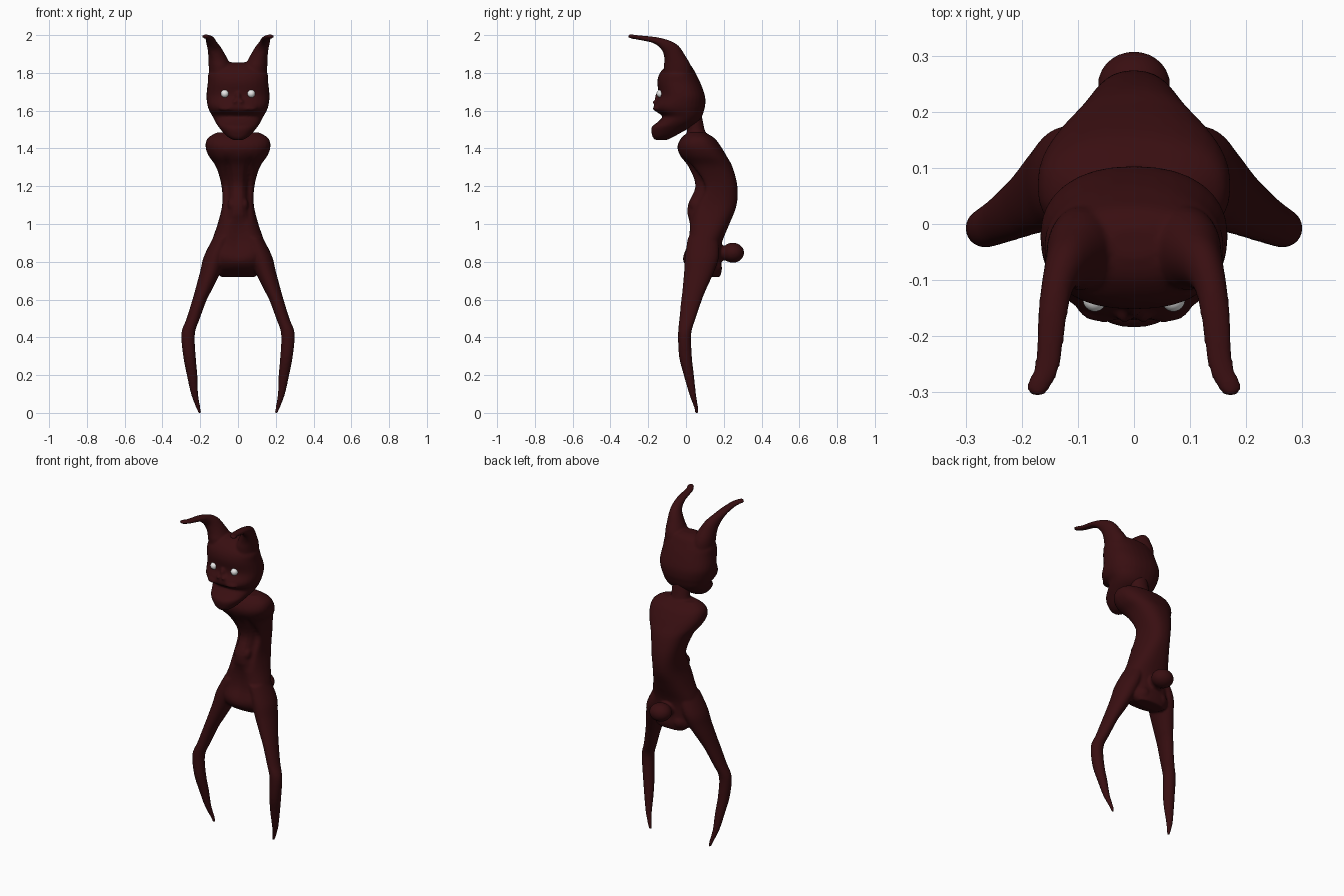
import bpy, bmesh
from math import sin, cos, pi, radians, exp
from mathutils import Vector, Matrix

default_cube = bpy.data.objects.get("Cube")
if default_cube:
    bpy.data.objects.remove(default_cube, do_unlink=True)


def make_material(name, colour, roughness):
    material = bpy.data.materials.new(name)
    material.use_nodes = True
    material.diffuse_color = colour
    shader = material.node_tree.nodes["Principled BSDF"]
    shader.inputs["Base Color"].default_value = colour
    shader.inputs["Roughness"].default_value = roughness
    return material


skin = make_material("dark red skin", (.04, .0045, .0055, 1), .7)
eye_white = make_material("eye white", (.8, .8, .8, 1), .4)


def spline(rows, steps=4):
    """Catmull-Rom interpolation through rows of numbers."""
    result = []
    for i in range(len(rows) - 1):
        before, start, end = rows[max(i - 1, 0)], rows[i], rows[i + 1]
        after = rows[min(i + 2, len(rows) - 1)]
        for step in range(steps):
            t = step / steps
            result.append([
                b + (c - a) * t / 2
                + (2 * a - 5 * b + 4 * c - d) * t * t / 2
                + (3 * b - a - 3 * c + d) * t ** 3 / 2
                for a, b, c, d in zip(before, start, end, after)])
    return result + [rows[-1]]


def loft(bm, rows, side=1, power=2.0, sides=32):
    """Skin rings given as x, y, z, half width, half depth, tilt in degrees."""
    rings = []
    for x, y, z, width, depth, tilt in spline(rows):
        ring = []
        for k in range(sides):
            angle = 2 * pi * k / sides
            c, s = cos(angle), sin(angle)
            u = abs(c) ** (2 / power) * (1 if c > 0 else -1) * width
            v = abs(s) ** (2 / power) * (1 if s > 0 else -1) * depth
            tilt_angle = radians(tilt)
            point = Vector((side * (x + u), y + v * cos(tilt_angle), z + v * sin(tilt_angle)))
            ring.append(bm.verts.new(point))
        rings.append(ring)
    for low, high in zip(rings, rings[1:]):
        for k in range(sides):
            n = (k + 1) % sides
            bm.faces.new((low[k], low[n], high[n], high[k]))
    bm.faces.new(rings[0])
    bm.faces.new(rings[-1])


def centred(profile):
    """Turn z, half width, front y, back y into central rings."""
    return [(0, (front + back) / 2, z, width, (back - front) / 2, 0)
            for z, width, front, back in profile]


def ellipsoid(bm, centre, radii):
    matrix = Matrix.Translation(centre) @ Matrix.Diagonal((*radii, 1))
    bmesh.ops.create_uvsphere(bm, u_segments=24, v_segments=16, radius=1, matrix=matrix)


def finish(bm, name, material, fuse=True):
    bmesh.ops.recalc_face_normals(bm, faces=bm.faces)
    for face in bm.faces:
        face.smooth = True
    mesh = bpy.data.meshes.new(name)
    bm.to_mesh(mesh)
    bm.free()
    mesh.materials.append(material)
    part = bpy.data.objects.new(name, mesh)
    bpy.context.collection.objects.link(part)
    if fuse:
        remesh = part.modifiers.new("fuse", "REMESH")
        remesh.mode = "VOXEL"
        remesh.voxel_size = .007
        remesh.use_smooth_shade = True
        smooth = part.modifiers.new("soften", "SMOOTH")
        smooth.factor = .5
        smooth.iterations = 4
    return part


# Torso: hunched back, narrow waist, rounded armless shoulders
body = bmesh.new()
loft(body, centred([
    (.72, .09, .11, .18),
    (.76, .13, .02, .19),
    (.82, .14, -.02, .185),
    (.9, .14, 0, .19),
    (1, .108, .01, .23),
    (1.1, .084, .01, .268),
    (1.2, .087, .05, .272),
    (1.3, .115, .015, .247),
    (1.36, .155, -.03, .215),
    (1.41, .172, -.045, .185),
    (1.455, .16, -.025, .15),
    (1.485, .11, .01, .1),
]), power=2.4)

# Hollows either side of the breastbone, and the sunken belly
for vert in body.verts:
    x, y, z = vert.co
    if y < .12 and 1 < z < 1.38:
        fade = sin(pi * (z - 1) / .38)
        vert.co.y += .035 * fade * exp(-((abs(x) - .055) / .018) ** 2)
    if y < .1 and .8 < z < 1.05:
        vert.co.y += .02 * sin(pi * (z - .8) / .25) * exp(-(x / .05) ** 2)

# Neck
loft(body, [(0, .07, 1.4, .09, .07, 0),
            (0, .055, 1.48, .06, .05, 0),
            (0, .045, 1.54, .055, .045, 0),
            (0, .03, 1.6, .06, .05, 0)])

# Bowed legs ending in points
leg = [
    (.08, .09, .93, .05, .08, 0),
    (.12, .085, .83, .06, .09, 0),
    (.145, .07, .75, .055, .08, 0),
    (.183, .043, .65, .044, .062, 0),
    (.203, .03, .6, .038, .055, 0),
    (.237, .008, .5, .035, .043, 0),
    (.264, -.007, .42, .036, .035, 0),
    (.257, -.003, .3, .033, .034, 0),
    (.243, .015, .2, .028, .027, 0),
    (.23, .035, .1, .019, .018, 0),
    (.211, .053, .03, .012, .011, 0),
    (.203, .057, 0, .008, .008, 0),
]
for side in (1, -1):
    loft(body, leg, side)
    # Buttock and hip lumps
    ellipsoid(body, (side * .06, .135, .77), (.05, .055, .05))
    # Rib lump
    ellipsoid(body, (side * .035, .055, 1.1), (.02, .035, .035))

# Round tail stub
ellipsoid(body, (0, .248, .848), (.065, .06, .053))
ellipsoid(body, (0, .19, .845), (.045, .05, .04))
finish(body, "body", skin)

# Head: jutting chin, open mouth crease, broad skull
head = bmesh.new()
loft(head, centred([
    (1.445, .025, -.165, -.1),
    (1.465, .06, -.178, -.06),
    (1.51, .1, -.183, .02),
    (1.54, .12, -.15, .065),
    (1.57, .135, -.125, .085),
    (1.6, .152, -.165, .095),
    (1.63, .162, -.17, .102),
    (1.68, .167, -.145, .1),
    (1.75, .16, -.152, .075),
    (1.8, .155, -.138, .05),
    (1.84, .11, -.1, .025),
    (1.856, .04, -.06, -.01),
]), power=2.3)

# Ears sweeping up, then forward into flat tips
ear = [
    (.09, -.04, 1.76, .06, .075, 0),
    (.095, -.045, 1.83, .06, .073, 0),
    (.108, -.06, 1.88, .049, .056, 15),
    (.122, -.08, 1.92, .038, .046, 35),
    (.137, -.115, 1.95, .029, .03, 60),
    (.146, -.17, 1.974, .026, .017, 80),
    (.154, -.25, 1.987, .023, .012, 85),
    (.168, -.285, 1.992, .023, .011, 80),
    (.173, -.306, 1.995, .014, .008, 80),
]
for side in (1, -1):
    loft(head, ear, side)
    # Cheek and upper lip
    ellipsoid(head, (side * .055, -.14, 1.612), (.05, .036, .018))
    # Nostril wing
    ellipsoid(head, (side * .016, -.16, 1.645), (.016, .016, .013))
# Nose bridge
ellipsoid(head, (0, -.145, 1.665), (.016, .02, .035))
finish(head, "head", skin)

# Eyes
for side, label in ((1, "left"), (-1, "right")):
    eye = bmesh.new()
    ellipsoid(eye, (side * .07, -.135, 1.69), (.021, .021, .021))
    finish(eye, label + "_eye", eye_white, fuse=False)
